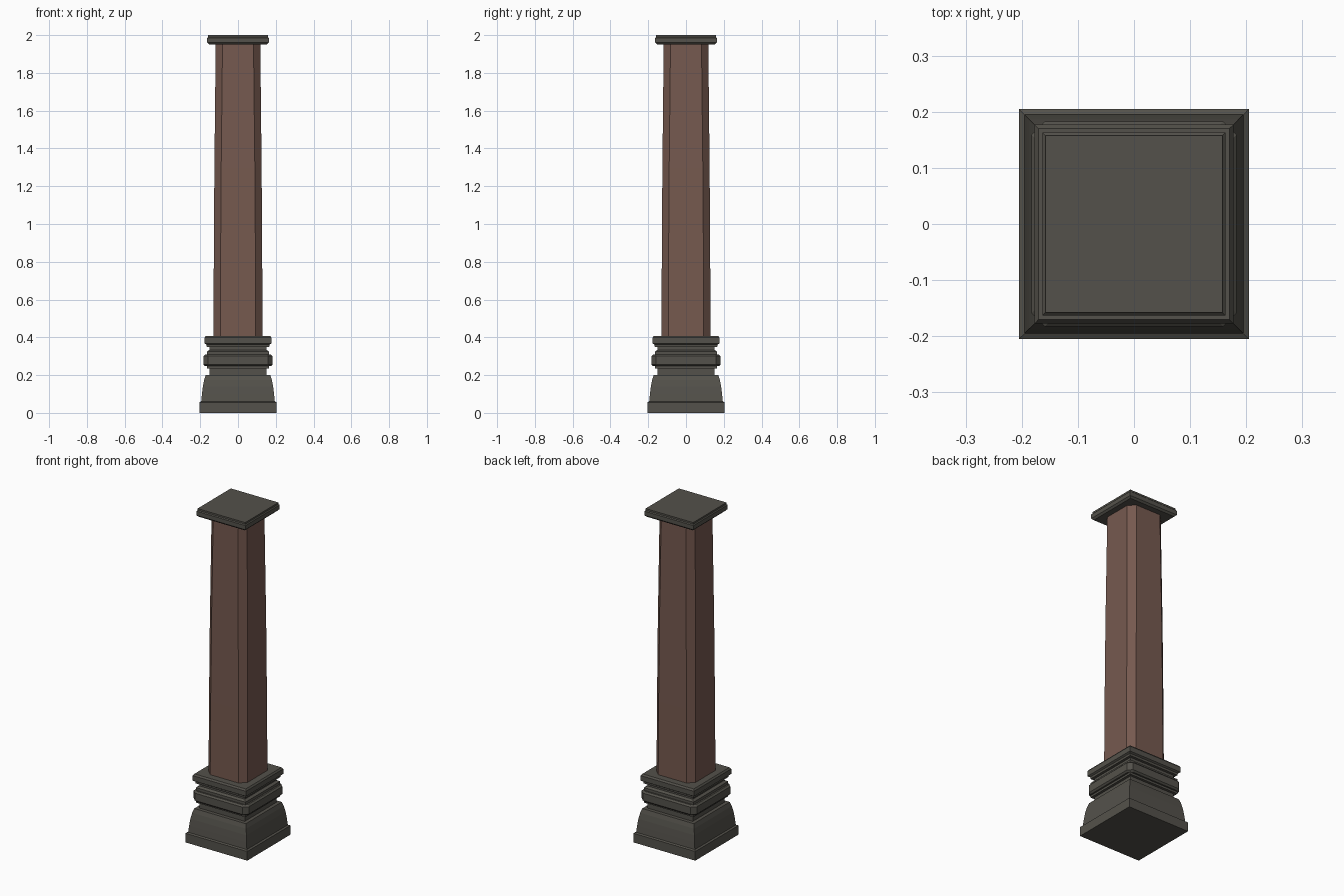
import bpy, bmesh

if "Cube" in bpy.data.objects:
    bpy.data.objects.remove(bpy.data.objects["Cube"])


def material(name, rgb):
    m = bpy.data.materials.new(name)
    m.diffuse_color = (*rgb, 1)
    m.use_nodes = True
    m.node_tree.nodes["Principled BSDF"].inputs["Base Color"].default_value = m.diffuse_color
    return m


STONE = material("dark_stone", (0.088, 0.083, 0.07))
WOOD = material("brown_wood", (0.18, 0.10, 0.078))


def section(half, cut):
    """Square outline, with cut corners when cut > 0."""
    h, k = half, half - cut
    if cut == 0:
        return [(h, -h), (h, h), (-h, h), (-h, -h)]
    return [(h, -k), (h, k), (k, h), (-k, h), (-h, k), (-h, -k), (-k, -h), (k, -h)]


def loft(name, profile, mat, cut=0.0):
    """Stack square sections along a (half width, z) profile and cap the ends."""
    bm = bmesh.new()
    rings = [[bm.verts.new((x, y, z)) for x, y in section(h, cut)] for h, z in profile]
    n = len(rings[0])
    for a, b in zip(rings, rings[1:]):
        for i in range(n):
            j = (i + 1) % n
            bm.faces.new((a[i], a[j], b[j], b[i]))
    bm.faces.new(rings[0][::-1])
    bm.faces.new(rings[-1])
    me = bpy.data.meshes.new(name)
    bm.to_mesh(me)
    bm.free()
    me.materials.append(mat)
    ob = bpy.data.objects.new(name, me)
    bpy.context.collection.objects.link(ob)
    return ob


# Square plinth and flared foot
loft("plinth", [(0.205, 0), (0.205, 0.055), (0.196, 0.06)], STONE)
loft("flared_foot", [(0.195, 0.058), (0.191, 0.10), (0.186, 0.14),
                     (0.179, 0.175), (0.171, 0.20)], STONE)

# Neck with narrow fillets above and below the main band
loft("neck", [(0.15, 0.19), (0.15, 0.235), (0.165, 0.235), (0.165, 0.252),
              (0.165, 0.325), (0.15, 0.333), (0.15, 0.36)], STONE)

# Main band with cut corners
loft("middle_band", [(0.174, 0.247), (0.183, 0.256), (0.183, 0.30),
                     (0.174, 0.309)], STONE, cut=0.024)

# Upper collar that holds the shaft
loft("collar", [(0.165, 0.35), (0.167, 0.362), (0.177, 0.368),
                (0.177, 0.398), (0.170, 0.408)], STONE)

# Tapered shaft with cut corners
loft("shaft", [(0.130, 0.40), (0.128, 0.85), (0.125, 1.3), (0.118, 1.955)],
     WOOD, cut=0.036)

# Cap slab
loft("cap", [(0.153, 1.95), (0.163, 1.96), (0.163, 1.985), (0.158, 1.99),
             (0.158, 2.0)], STONE)
